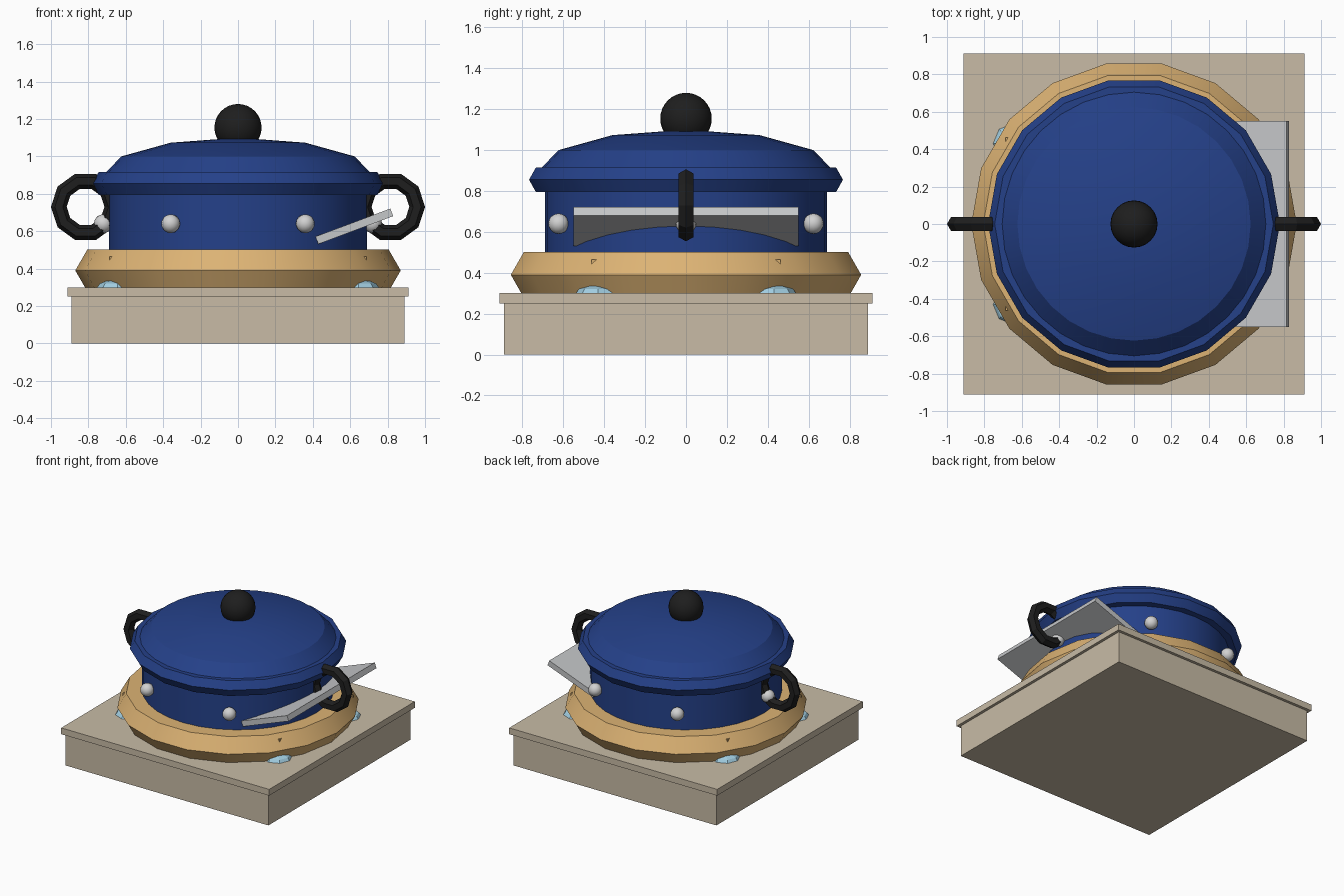
import bpy, bmesh, math
from mathutils import Matrix

old = bpy.data.objects.get("Cube")
if old:
    bpy.data.objects.remove(old, do_unlink=True)


def material(name, rgb):
    m = bpy.data.materials.new(name)
    m.use_nodes = True
    color = (*rgb, 1)
    m.diffuse_color = color
    m.node_tree.nodes["Principled BSDF"].inputs["Base Color"].default_value = color
    return m


blue = material("enamel blue", (0.018, 0.052, 0.25))
tan = material("warm tan", (0.72, 0.45, 0.175))
beige = material("stone beige", (0.58, 0.5, 0.38))
black = material("matte black", (0.013, 0.013, 0.013))
grey = material("plate grey", (0.56, 0.57, 0.58))
silver = material("rivet silver", (0.64, 0.64, 0.64))
sky = material("pale blue", (0.36, 0.62, 0.76))


def finish(bm, name, mat, loc=(0, 0, 0), rot=(0, 0, 0), smooth=True):
    bmesh.ops.recalc_face_normals(bm, faces=bm.faces)
    mesh = bpy.data.meshes.new(name)
    bm.to_mesh(mesh)
    bm.free()
    mesh.materials.append(mat)
    ob = bpy.data.objects.new(name, mesh)
    bpy.context.collection.objects.link(ob)
    ob.location, ob.rotation_euler = loc, rot
    if smooth:
        bpy.ops.object.select_all(action='DESELECT')
        ob.select_set(True)
        bpy.context.view_layer.objects.active = ob
        bpy.ops.object.shade_smooth_by_angle()
    return ob


def box(name, mat, size, loc, rot=(0, 0, 0)):
    bm = bmesh.new()
    bmesh.ops.create_cube(bm, size=1, matrix=Matrix.Diagonal((*size, 1)))
    return finish(bm, name, mat, loc, rot, False)


def ball(name, mat, radius, loc, segs=24, rings=16, squash=1, smooth=True):
    bm = bmesh.new()
    bmesh.ops.create_uvsphere(bm, u_segments=segs, v_segments=rings, radius=radius,
                              matrix=Matrix.Diagonal((1, 1, squash, 1)))
    return finish(bm, name, mat, loc, smooth=smooth)


def torus(name, mat, major, minor, segs, loc, rot=(0, 0, 0), sides=6):
    bm = bmesh.new()
    rows = []
    for i in range(segs):
        a = math.tau * i / segs
        row = []
        for j in range(sides):
            b = math.tau * j / sides
            r = major + minor * math.cos(b)
            row.append(bm.verts.new((r * math.cos(a), r * math.sin(a), minor * math.sin(b))))
        rows.append(row)
    for i in range(segs):
        p, q = rows[i], rows[(i + 1) % segs]
        for j in range(sides):
            k = (j + 1) % sides
            bm.faces.new((p[j], q[j], q[k], p[k]))
    return finish(bm, name, mat, loc, rot)


# Square stand with an overhanging top slab
box("stand_base", beige, (1.78, 1.78, 0.25), (0, 0, 0.125))
box("stand_top", beige, (1.824, 1.824, 0.05), (0, 0, 0.275))

# Ring holding the pot
torus("support_ring", tan, 0.742, 0.128, 18, (0, 0, 0.39))

# Pot body
bm = bmesh.new()
bmesh.ops.create_cone(bm, cap_ends=True, segments=32, radius1=0.69, radius2=0.69, depth=0.55)
finish(bm, "pot_body", blue, (0, 0, 0.575))

# Lid: rim, flattened half-dome and knob
torus("lid_rim", blue, 0.71, 0.07, 18, (0, 0, 0.855))
bm = bmesh.new()
bmesh.ops.create_uvsphere(bm, u_segments=32, v_segments=6, radius=1,
                          matrix=Matrix.Diagonal((0.72, 0.72, 0.2, 1)))
bmesh.ops.delete(bm, geom=[v for v in bm.verts if v.co.z < -0.01], context='VERTS')
bmesh.ops.holes_fill(bm, edges=[e for e in bm.edges if e.is_boundary])
finish(bm, "lid_dome", blue, (0, 0, 0.9))
ball("lid_knob", black, 0.126, (0, 0, 1.154))

# Side handles
for side, sx in (("left", 1), ("right", -1)):
    torus(side + "_handle", black, 0.143, 0.042, 10, (sx * 0.815, 0, 0.73),
          (math.pi / 2, 0, 0))

# Rivets around the pot
for i in range(6):
    a = math.tau * i / 6
    ball(f"rivet_{i + 1}", silver, 0.05, (0.72 * math.cos(a), 0.72 * math.sin(a), 0.64), 16, 10)

# Tilted shelf plate
box("tilted_plate", grey, (0.427, 1.1, 0.043), (0.622, 0, 0.626), (0, math.radians(-20.5), 0))

# Corner posts and pale blue pads under the ring
for sx in (-1, 1):
    for sy in (-1, 1):
        box("ring_post", tan, (0.1, 0.1, 0.165), (sx * 0.638, sy * 0.412, 0.3825))
        ball("burner_pad", sky, 0.108, (sx * 0.645, sy * 0.43, 0.3), 8, 6, 0.38, False)
